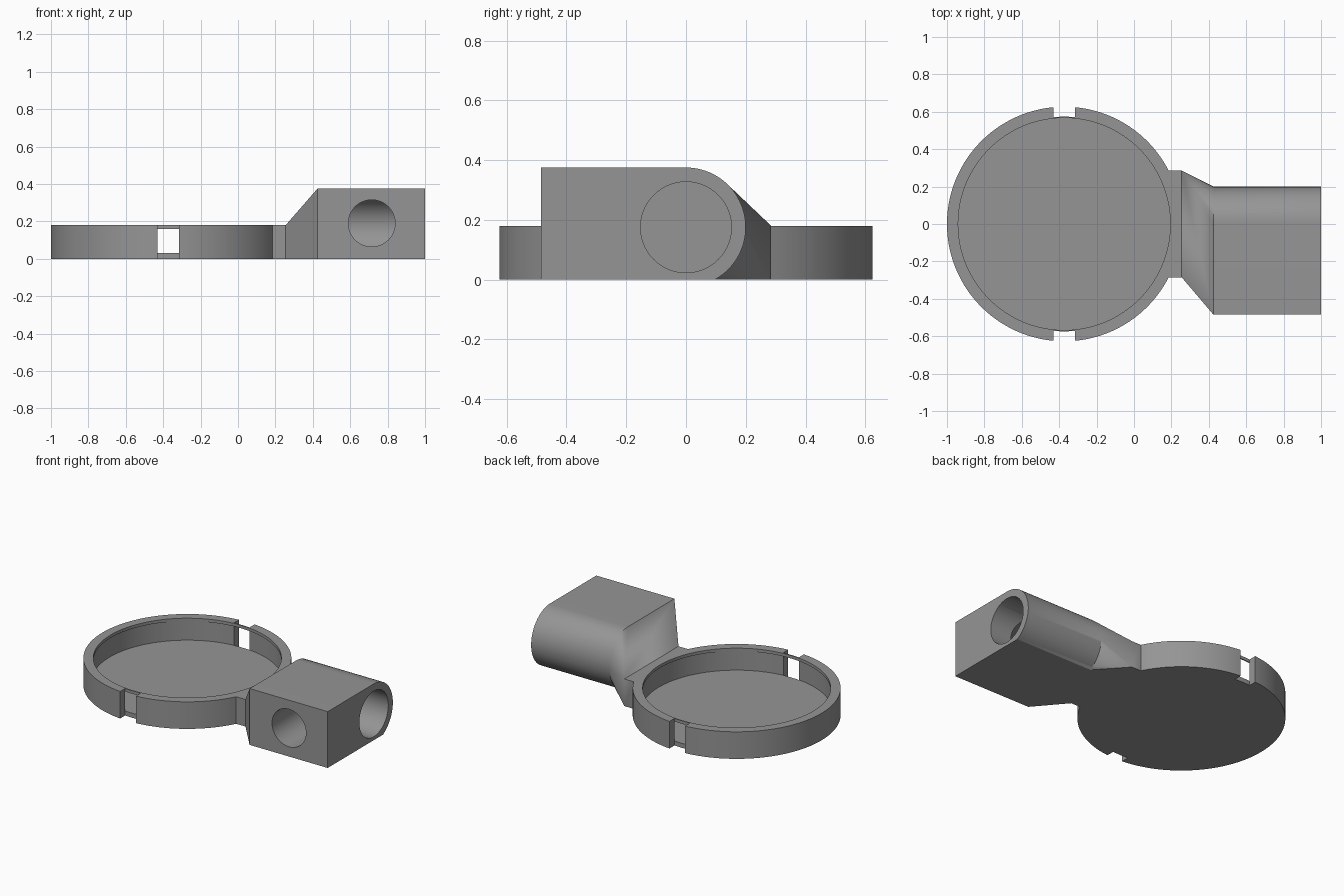
import bpy, bmesh, math
from mathutils import Vector

if "Cube" in bpy.data.objects:
    bpy.data.objects.remove(bpy.data.objects["Cube"])

CX = -0.373          # dish centre
R_OUT, R_IN, R_LIP = 0.627, 0.575, 0.567
FLOOR, RIM = 0.03, 0.18
NECK_X, NECK_Y = 0.255, 0.285
BODY_X, BORE_Z, BODY_R, TOP = 0.425, 0.175, 0.20, 0.375

grey = bpy.data.materials.new("plain grey")
grey.diffuse_color = (0.3, 0.3, 0.3, 1)
grey.use_nodes = True
grey.node_tree.nodes["Principled BSDF"].inputs["Base Color"].default_value = grey.diffuse_color


def finish(name, bm):
    bmesh.ops.recalc_face_normals(bm, faces=bm.faces)
    mesh = bpy.data.meshes.new(name)
    bm.to_mesh(mesh)
    bm.free()
    mesh.materials.append(grey)
    ob = bpy.data.objects.new(name, mesh)
    bpy.context.collection.objects.link(ob)
    return ob


def prism(name, outline, direction):
    """Extrude a flat outline of 3D points along a direction."""
    bm = bmesh.new()
    face = bm.faces.new([bm.verts.new(p) for p in outline])
    new = bmesh.ops.extrude_face_region(bm, geom=[face], use_keep_orig=True)["geom"]
    bmesh.ops.translate(bm, vec=direction,
                        verts=[g for g in new if isinstance(g, bmesh.types.BMVert)])
    return finish(name, bm)


def hull(name, points):
    bm = bmesh.new()
    for p in points:
        bm.verts.new(p)
    out = bmesh.ops.convex_hull(bm, input=bm.verts)
    loose = {v for v in out["geom_interior"] if isinstance(v, bmesh.types.BMVert)}
    bmesh.ops.delete(bm, geom=list(loose), context="VERTS")
    bmesh.ops.dissolve_limit(bm, angle_limit=0.002, verts=bm.verts, edges=bm.edges)
    return finish(name, bm)


def circle(centre, u, v, r, n=96):
    c, u, v = Vector(centre), Vector(u), Vector(v)
    return [c + r * (math.cos(2 * math.pi * i / n) * u + math.sin(2 * math.pi * i / n) * v)
            for i in range(n)]


def boolean(target, other, op):
    mod = target.modifiers.new(op, "BOOLEAN")
    mod.operation, mod.object, mod.solver = op, other, "EXACT"
    bpy.context.view_layer.objects.active = target
    bpy.ops.object.modifier_apply(modifier=mod.name)
    bpy.data.objects.remove(other)


X, Y, Z = (1, 0, 0), (0, 1, 0), (0, 0, 1)

# Dish with its flat neck
a = math.asin(NECK_Y / R_OUT)
n = 128
plan = [(CX + R_OUT * math.cos(t), R_OUT * math.sin(t), 0)
        for t in (a + (2 * math.pi - 2 * a) * i / n for i in range(n + 1))]
plan += [(NECK_X, -NECK_Y, 0), (NECK_X, NECK_Y, 0)]
holder = prism("ring_dish_and_socket", plan, (0, 0, RIM))

# Round cavity with a slightly narrower lip
boolean(holder, prism("cavity", circle((CX, 0, FLOOR), X, Y, R_IN, 128), (0, 0, 0.13)),
        "DIFFERENCE")
boolean(holder, prism("lip_opening", circle((CX, 0, 0.1), X, Y, R_LIP, 128), (0, 0, 0.2)),
        "DIFFERENCE")

# Rim slots, front and back
for side in (-1, 1):
    r, w = R_IN - 0.001, 0.0575
    slot = [(CX + w * k / 4, side * math.sqrt(r * r - (w * k / 4) ** 2), -0.1)
            for k in range(-4, 5)]
    slot += [(CX + w, side * 0.8, -0.1), (CX - w, side * 0.8, -0.1)]
    boolean(holder, prism("slot", slot, (0, 0, 0.4)), "DIFFERENCE")

# Socket block: square at the front, round at the back
low = -math.asin(BORE_Z / BODY_R)
section = [(-0.485, 0), (-0.485, TOP)]
for i in range(41):
    t = math.pi / 2 + (low - math.pi / 2) * i / 40
    section.append((BODY_R * math.cos(t), BORE_Z + BODY_R * math.sin(t)))
socket = prism("socket", [(BODY_X, y, z) for y, z in section], (1 - BODY_X, 0, 0))

# Tapered shoulder between neck and socket
shoulder = hull("shoulder", [(BODY_X, y, z) for y, z in section]
                + [(NECK_X, y, z) for y in (-NECK_Y, NECK_Y) for z in (0, RIM)])
boolean(socket, shoulder, "UNION")
boolean(holder, socket, "UNION")

# Long bore from the end and cross hole from the front
boolean(holder, prism("bore", circle((0.43, 0, BORE_Z), Y, Z, 0.152), (0.8, 0, 0)),
        "DIFFERENCE")
boolean(holder, prism("cross_hole", circle((0.715, -0.7, 0.19), X, Z, 0.125), (0, 0.7, 0)),
        "DIFFERENCE")

bpy.ops.object.select_all(action="DESELECT")
holder.select_set(True)
bpy.context.view_layer.objects.active = holder
bpy.ops.object.shade_smooth_by_angle(angle=math.radians(30))
